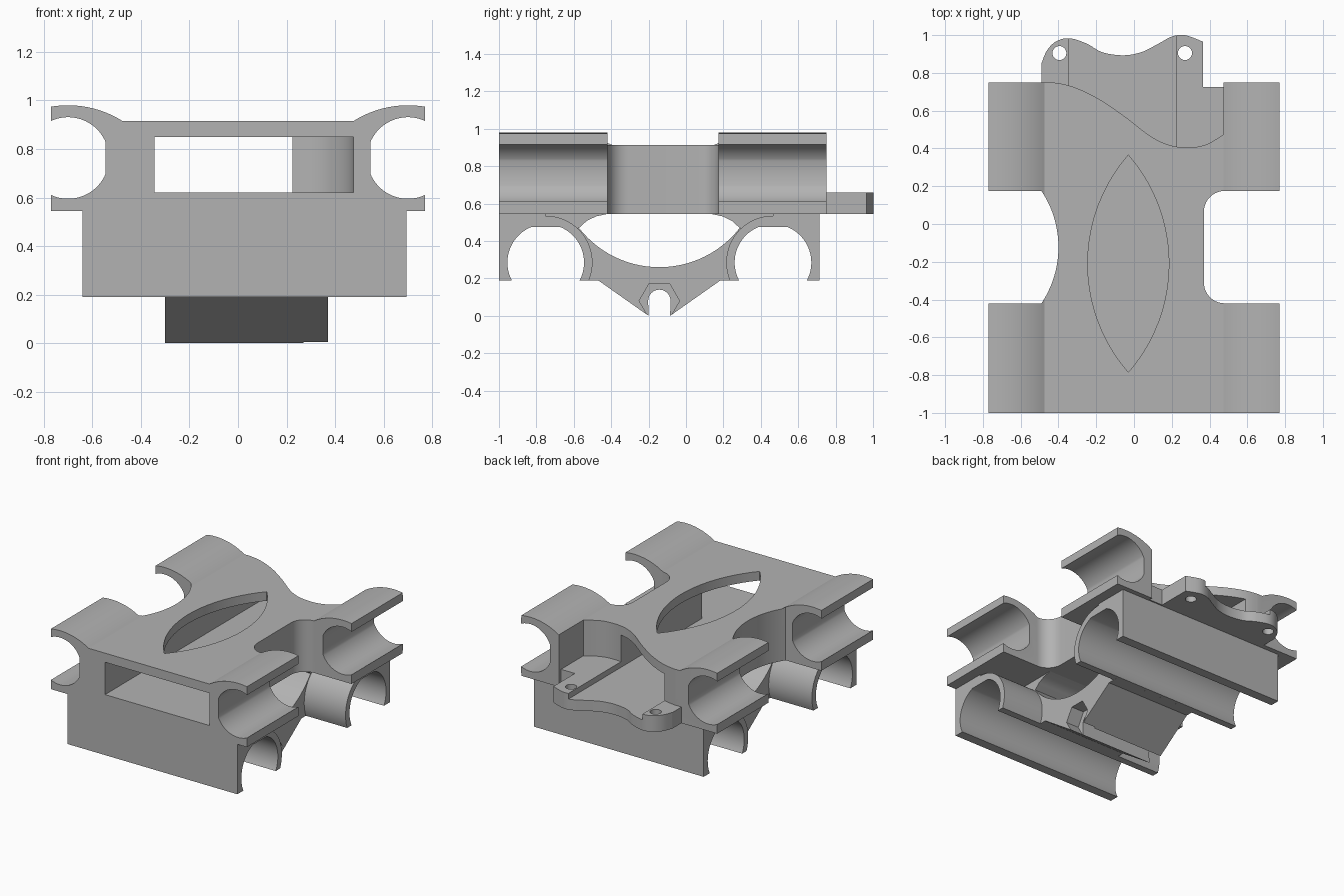
import bpy, bmesh
from math import sin, cos, asin, radians, degrees, hypot

cube = bpy.data.objects.get("Cube")
if cube:
    bpy.data.objects.remove(cube, do_unlink=True)

grey = bpy.data.materials.new("plain grey")
grey.use_nodes = True
grey.diffuse_color = (0.45, 0.45, 0.45, 1)
grey.node_tree.nodes["Principled BSDF"].inputs["Base Color"].default_value = (0.45, 0.45, 0.45, 1)


def arc(cx, cy, r, start, end, n=20):
    """Points along a circular arc, angles in degrees."""
    steps = [radians(start + (end - start) * i / n) for i in range(n + 1)]
    return [(cx + r * cos(a), cy + r * sin(a)) for a in steps]


def smooth_path(pts, n=6):
    """Catmull-Rom curve through the points."""
    p = [pts[0]] + pts + [pts[-1]]
    out = []
    for a, b, c, d in zip(p, p[1:], p[2:], p[3:]):
        for i in range(n):
            t = i / n
            out.append(tuple(0.5 * (2 * b[k] + (c[k] - a[k]) * t
                                    + (2 * a[k] - 5 * b[k] + 4 * c[k] - d[k]) * t ** 2
                                    + (3 * b[k] - a[k] - 3 * c[k] + d[k]) * t ** 3) for k in (0, 1)))
    return out + [pts[-1]]


def prism(name, pts, axis, lo, hi):
    """Extrude a closed outline along an axis."""
    place = {"x": lambda u, v, w: (w, u, v),
             "y": lambda u, v, w: (u, w, v),
             "z": lambda u, v, w: (u, v, w)}[axis]
    bm = bmesh.new()
    ends = [[bm.verts.new(place(u, v, w)) for u, v in pts] for w in (lo, hi)]
    for ring in ends:
        bm.faces.new(ring)
    for i in range(len(pts)):
        j = (i + 1) % len(pts)
        bm.faces.new((ends[0][i], ends[0][j], ends[1][j], ends[1][i]))
    bmesh.ops.recalc_face_normals(bm, faces=bm.faces)
    mesh = bpy.data.meshes.new(name)
    bm.to_mesh(mesh)
    bm.free()
    mesh.materials.append(grey)
    ob = bpy.data.objects.new(name, mesh)
    bpy.context.collection.objects.link(ob)
    return ob


def box(x0, x1, y0, y1):
    return [(x0, y0), (x1, y0), (x1, y1), (x0, y1)]


def activate(ob):
    bpy.ops.object.select_all(action='DESELECT')
    ob.select_set(True)
    bpy.context.view_layer.objects.active = ob


def cut(ob, pts, axis, lo, hi):
    """Subtract an extruded outline from a part."""
    cutter = prism("cutter", pts, axis, lo, hi)
    cutter.hide_render = True
    mod = ob.modifiers.new("cut", 'BOOLEAN')
    mod.operation, mod.solver, mod.object = 'DIFFERENCE', 'EXACT', cutter
    activate(ob)
    bpy.ops.object.modifier_apply(modifier=mod.name)
    bpy.data.objects.remove(cutter, do_unlink=True)


# Upper deck with an open bearing channel down each side
half = (arc(0.70, 0.56, 0.42, 122.4, 80.4)
        + arc(0.70, 0.763, 0.168, 65, 157)
        + arc(0.70, 0.763, 0.168, 203, 295)
        + [(0.77, 0.545)])
deck = prism("upper_deck", half + [(-x, z) for x, z in reversed(half)], "y", -1, 0.75)

# Waist cutouts: rounded corners on one side, a bow on the other
cut(deck, [(0.9, -0.42)] + arc(0.48, -0.31, 0.11, 270, 180, 10)
    + arc(0.48, 0.065, 0.11, 180, 90, 10) + [(0.9, 0.175)], "z", 0.4, 1.2)
cut(deck, [(-0.9, -0.42)] + arc(-0.937, -0.1225, 0.537, -33.6, 33.6)
    + [(-0.9, 0.175)], "z", 0.4, 1.2)

# Rear pocket behind an S-shaped edge, with a small corner notch
edge = smooth_path([(-0.49, 0.755), (-0.35, 0.735), (-0.2, 0.67), (-0.05, 0.57), (0.08, 0.47),
                    (0.18, 0.42), (0.28, 0.405), (0.38, 0.42), (0.475, 0.475)])
cut(deck, edge + [(0.475, 1.1), (-0.49, 1.1)], "z", 0.66, 1.2)
cut(deck, box(0.366, 0.475, 0.725, 0.9), "z", 0.4, 0.8)

# Slot running from the front window to the rear
slot = ([(-0.345, -1.1), (0.475, -1.1)] + arc(0.225, -0.75, 0.25, 0, 90, 12)
        + [(0.225, 1.2), (-0.345, 1.2)])
cut(deck, slot, "z", 0.62, 0.85)

# Lens-shaped opening in the top skin
lens = arc(-0.691, -0.21, 0.876, -41, 41) + arc(0.631, -0.21, 0.876, 139, 221)[1:-1]
cut(deck, lens, "z", 0.75, 1.2)

# Rear mounting flange with two screw holes
rim = smooth_path([(-0.49, 0.85), (-0.46, 0.92), (-0.41, 0.968), (-0.34, 0.983), (-0.25, 0.955),
                   (-0.17, 0.91), (-0.06, 0.893), (0.04, 0.91), (0.13, 0.955),
                   (0.2, 0.992), (0.27, 1.0), (0.366, 0.965)])
flange = prism("rear_flange", [(-0.49, 0.745)] + rim + [(0.366, 0.745)], "z", 0.545, 0.66)
cut(flange, box(-0.345, 0.225, 0.6, 1.2), "z", 0.62, 0.9)
for x in (-0.395, 0.27):
    cut(flange, arc(x, 0.905, 0.037, 0, 345, 23), "z", 0.4, 0.9)

# Lower bearing housings, the rear one mirrored from the front one
c, cz = -0.75, 0.285
housing = ([(-1, 0.55), (-1, 0.19)] + arc(c, cz, 0.205, 207.6, 112) + arc(c, cz, 0.205, 68, -27.6)
           + arc(c, cz, 0.25, -22.3, 90))


def flip(pts):
    return [(-0.285 - y, z) for y, z in reversed(pts)]


lower = [prism("front_housing", housing + [(c, 0.55)], "x", -0.64, 0.695),
         prism("rear_housing", flip(housing + [(c, 0.55)]), "x", -0.64, 0.695)]

# Belt clamp web: V-shaped base, bowed top, round-ended slot
side = arc(c, cz, 0.23, 49, -24.4, 10) + [(-0.47, 0.19), (-0.2, 0)]
bow_r, bow_z = 0.545, 0.805
bow = arc(-0.1425, bow_z, bow_r, -38, -142, 28)
web = prism("clamp_web", side + arc(-0.1425, 0.08, 0.06, 180, 0, 12) + flip(side) + bow,
            "x", -0.30, 0.37)
cut(web, arc(-0.1425, 0.08, 0.108, 0, 300, 5) , "x", 0.27, 0.5)
cut(web, box(-0.1965, -0.0885, -0.1, 0.04), "x", 0.27, 0.5)

# Fillets joining the housings to the deck
gusset = arc(c, cz, 0.23, 90, 49, 8) + [(-0.572, 0.47), (-0.53, 0.508), (-0.48, 0.532),
                                        (-0.4, 0.549), (c, 0.549)]
lower += [web, prism("front_fillet", gusset, "x", -0.30, 0.37),
          prism("rear_fillet", flip(gusset), "x", -0.30, 0.37)]

for ob in [deck, flange] + lower:
    activate(ob)
    bpy.ops.object.shade_smooth_by_angle(angle=radians(30))
